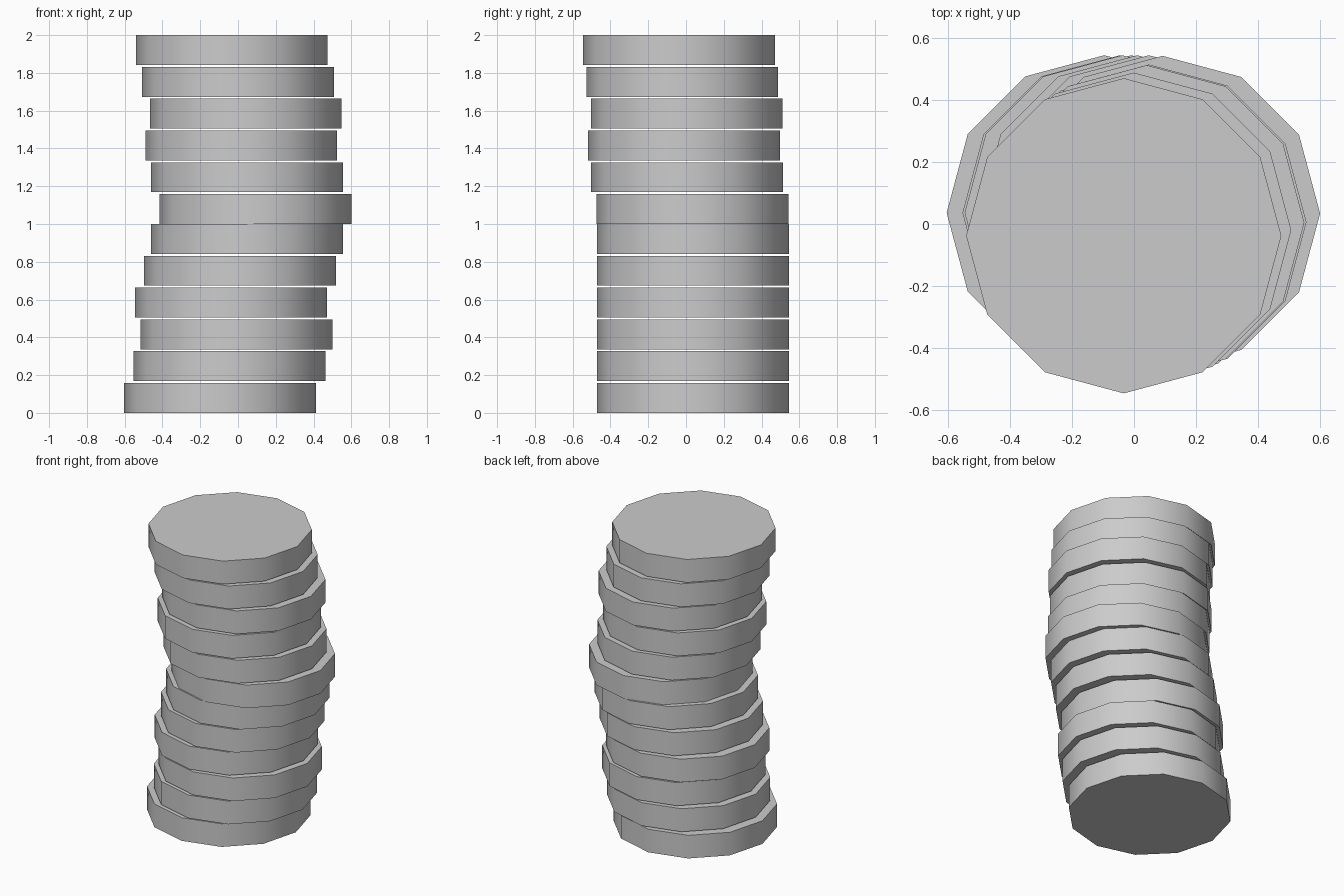
import bpy, math

if "Cube" in bpy.data.objects:
    bpy.data.objects.remove(bpy.data.objects["Cube"])

R, H, STEP, SIDES = 0.508, 0.158, 0.1684, 12

# disc centres (x, y), bottom to top, in two stacks of six
lower = [(-0.096, 0.036), (-0.045, 0.036), (-0.009, 0.036),
         (-0.038, 0.036), (0.010, 0.036), (0.048, 0.036)]
upper = [(0.092, 0.034), (0.048, 0.006), (0.017, -0.010),
         (0.041, 0.004), (-0.001, -0.020), (-0.033, -0.038)]


def disc(name, x, y, z):
    bpy.ops.mesh.primitive_cylinder_add(
        vertices=SIDES, radius=R, depth=H, location=(x, y, z + H / 2))
    ob = bpy.context.object
    ob.name = name
    bpy.ops.object.shade_smooth_by_angle(angle=math.radians(40))


# loose stack of twelve-sided discs
for base, stack, label in ((0.0, lower, "lower_disc"), (1.0, upper, "upper_disc")):
    for i, (x, y) in enumerate(stack):
        disc(f"{label}_{i + 1}", x, y, base + i * STEP)
